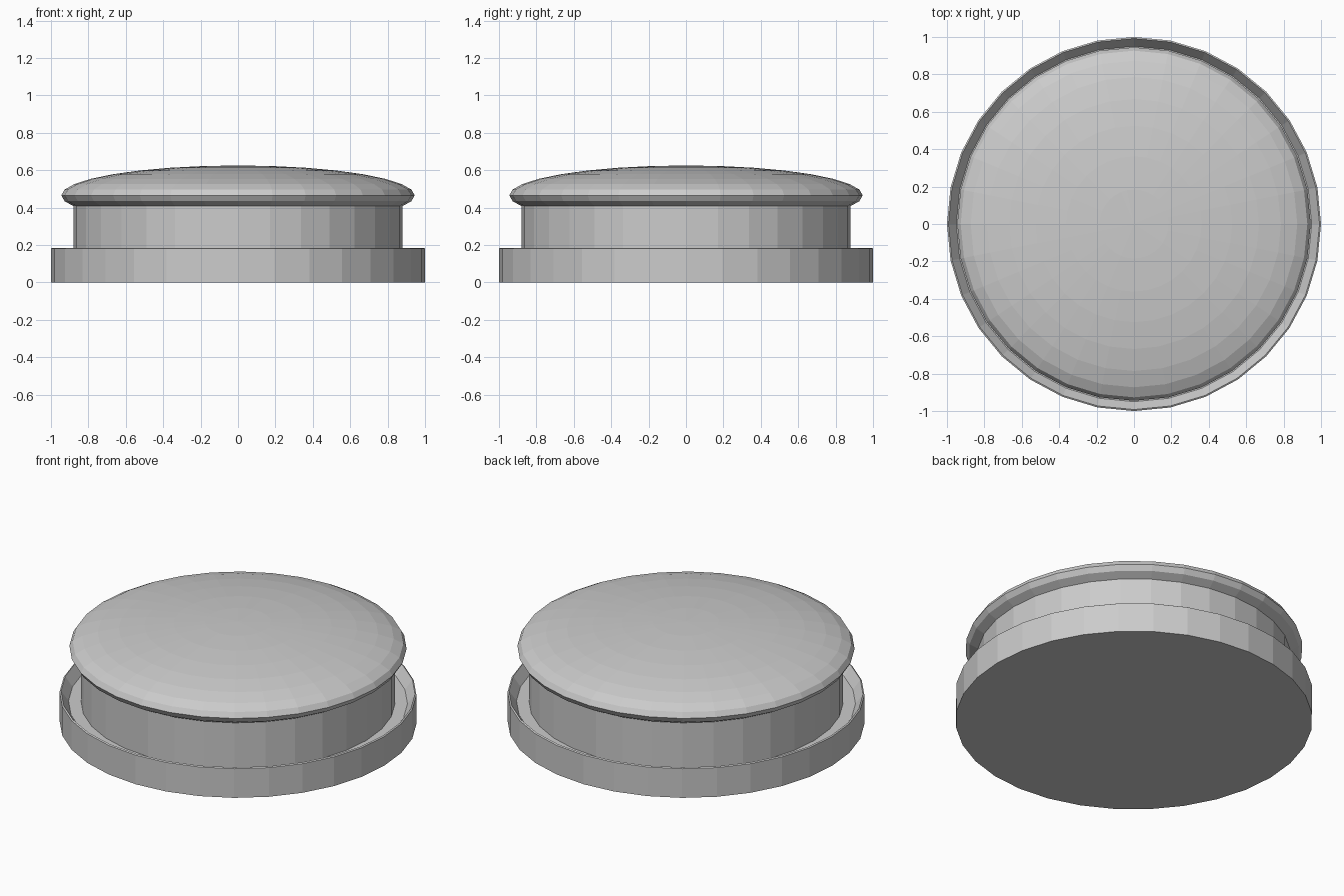
import bpy, bmesh, math

if "Cube" in bpy.data.objects:
    bpy.data.objects.remove(bpy.data.objects["Cube"])

SIDES = 32

grey = bpy.data.materials.new("light_grey")
grey.diffuse_color = (0.6, 0.6, 0.6, 1)
grey.use_nodes = True
grey.node_tree.nodes["Principled BSDF"].inputs["Base Color"].default_value = grey.diffuse_color


def lathe(name, profile):
    """Spin an (r, z) profile, listed bottom to top, round the z axis."""
    bm = bmesh.new()
    rings = []
    for r, z in profile:
        if r < 1e-5:
            rings.append([bm.verts.new((0, 0, z))] * SIDES)
        else:
            rings.append([bm.verts.new((r * math.cos(2 * math.pi * i / SIDES),
                                        r * math.sin(2 * math.pi * i / SIDES), z))
                          for i in range(SIDES)])
    for low, high in zip(rings, rings[1:]):
        for i in range(SIDES):
            j = (i + 1) % SIDES
            corners = list(dict.fromkeys((low[i], low[j], high[j], high[i])))
            bm.faces.new(corners)
    bmesh.ops.recalc_face_normals(bm, faces=bm.faces)
    mesh = bpy.data.meshes.new(name)
    bm.to_mesh(mesh)
    bm.free()
    mesh.materials.append(grey)
    obj = bpy.data.objects.new(name, mesh)
    bpy.context.collection.objects.link(obj)
    return obj


# Shallow dish with a thin rim sloping inwards to a recessed floor
lathe("base_dish", [(0, 0), (1, 0), (1, 0.18), (0.992, 0.185), (0.95, 0.125), (0, 0.125)])

# Straight drum standing in the dish
lathe("drum", [(0, 0.125), (0.88, 0.125), (0.88, 0.408), (0, 0.408)])

# Flattened dome with a rounded edge, overhanging the drum
steps = [math.radians(11.25 * k) for k in range(-2, 9)]
dome = [(0.945 * math.cos(a), 0.465 + 0.16 * math.sin(a)) for a in steps]
lathe("domed_cap", [(0, dome[0][1])] + dome)
